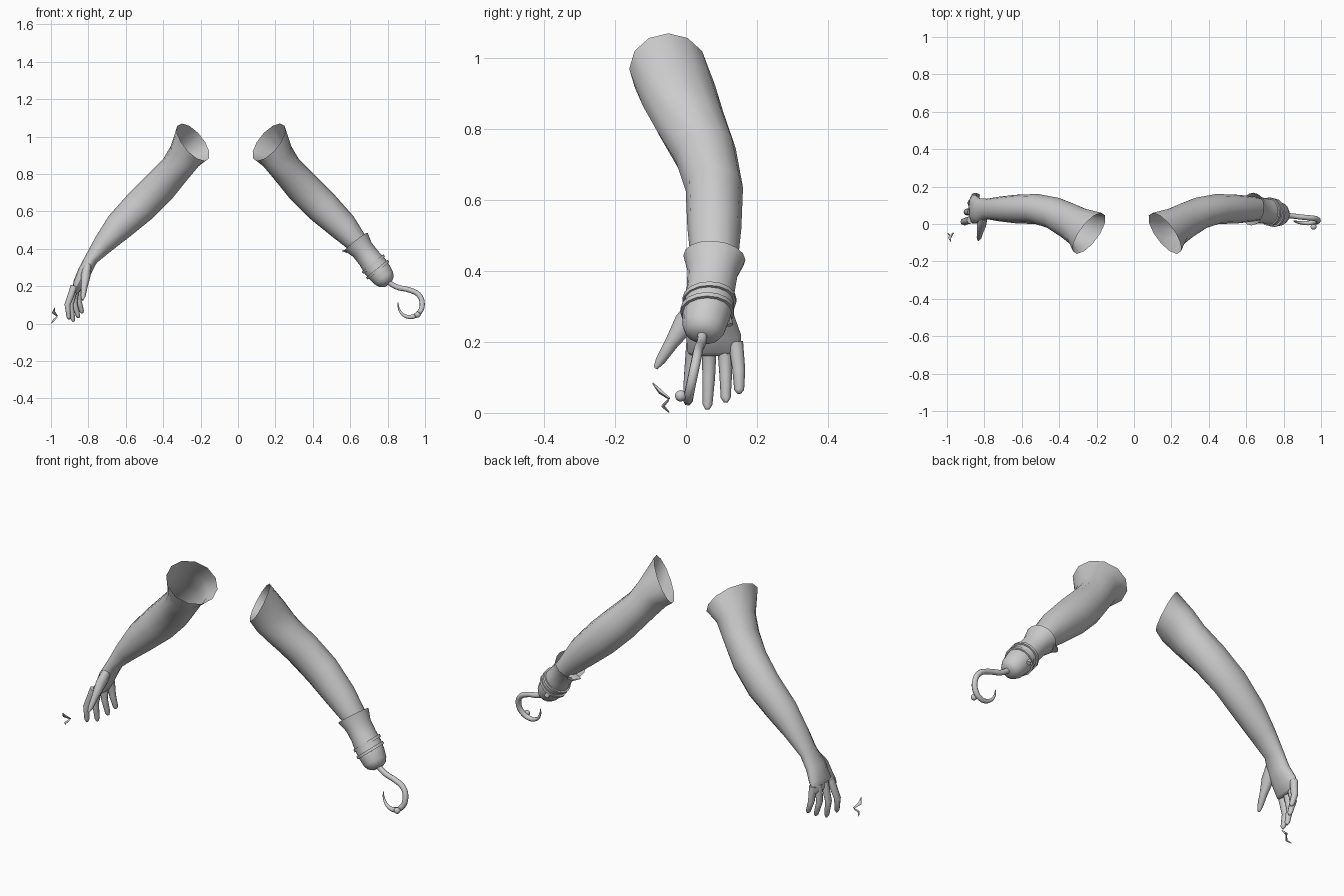
import bpy, bmesh, math
from mathutils import Vector

if "Cube" in bpy.data.objects:
    bpy.data.objects.remove(bpy.data.objects["Cube"], do_unlink=True)

grey = bpy.data.materials.new("plain grey")
grey.use_nodes = True
COLOUR = (0.6, 0.6, 0.6, 1)
grey.diffuse_color = COLOUR
grey.node_tree.nodes["Principled BSDF"].inputs["Base Color"].default_value = COLOUR
Y = Vector((0, 1, 0))


def finish(obj, angle=60):
    bpy.ops.object.select_all(action='DESELECT')
    obj.select_set(True)
    bpy.context.view_layer.objects.active = obj
    bpy.ops.object.shade_smooth_by_angle(angle=math.radians(angle))
    return obj


def frames(path):
    """Turn (centre, half_thickness, half_width) stations into ring frames."""
    pts = [Vector(p[0]) for p in path]
    out = []
    for i, (c, a, b) in enumerate(path):
        t = (pts[min(i + 1, len(pts) - 1)] - pts[max(i - 1, 0)]).normalized()
        n = t.cross(Y).normalized()
        out.append((pts[i], n * a, n.cross(t) * b))
    return out


def loft(name, rings, sides=12, caps=(True, True), mirror=False, shift=0):
    bm = bmesh.new()
    loops = []
    for c, u, v in rings:
        loop = []
        for k in range(sides):
            a = math.tau * k / sides
            p = c + u * math.cos(a) + v * math.sin(a)
            p.x = -p.x if mirror else p.x + shift
            loop.append(bm.verts.new(p))
        loops.append(loop)
    for l0, l1 in zip(loops, loops[1:]):
        for k in range(sides):
            j = (k + 1) % sides
            bm.faces.new((l0[k], l0[j], l1[j], l1[k]))
    for end, wanted in zip((loops[0], loops[-1]), caps):
        if wanted:
            bm.faces.new(end)
    bmesh.ops.recalc_face_normals(bm, faces=bm.faces)
    me = bpy.data.meshes.new(name)
    bm.to_mesh(me)
    bm.free()
    me.materials.append(grey)
    obj = bpy.data.objects.new(name, me)
    bpy.context.collection.objects.link(obj)
    return finish(obj)


# Shared arm shape, from the slanted open shoulder to the forearm
shoulder = (Vector((.24, -.05, .97)), Vector((.06, 0, .10)), Vector((-.065, .11, 0)))
arm = [
    ((.285, -.02, .895), .092, .108),
    ((.335, .01, .825), .085, .10),
    ((.42, .055, .73), .092, .088),
    ((.52, .08, .63), .092, .081),
    ((.635, .08, .52), .079, .076),
    ((.72, .08, .425), .056, .066),
]
# Wrist and palm continue the right arm
palm = [
    ((.785, .08, .345), .036, .055),
    ((.822, .07, .275), .036, .066),
    ((.852, .078, .215), .030, .077),
    ((.866, .08, .175), .020, .076),
    ((.869, .08, .163), .010, .068),
]
loft("right_arm_and_palm", [shoulder] + frames(arm + palm), caps=(False, True), mirror=True)

# Fingers and thumb
fingers = {
    "index": ((.876, .022, .20), (.912, .012, .10), (.903, .004, .022)),
    "middle": ((.872, .066, .20), (.895, .064, .10), (.880, .060, .010)),
    "ring": ((.866, .108, .20), (.875, .112, .11), (.852, .112, .030)),
    "little": ((.856, .140, .20), (.852, .149, .12), (.832, .150, .055)),
}
for label, (base, mid, tip) in fingers.items():
    b, m, t = map(Vector, (base, mid, tip))
    near = m.lerp(t, .85)
    stations = [(b, .019, .021), (m, .016, .018), (near, .012, .014), (t, .005, .006)]
    loft(label + "_finger", frames(stations), sides=8, mirror=True)
loft("thumb", frames([
    ((.805, .035, .305), .022, .030),
    ((.815, -.002, .255), .026, .032),
    ((.822, -.040, .198), .018, .020),
    ((.828, -.072, .148), .013, .014),
    ((.832, -.086, .126), .005, .006)]), sides=8, mirror=True)

# Loose slivers beside the hand
loft("upper_sliver", frames([
    ((.980, -.094, .084), .002, .002),
    ((.986, -.072, .060), .010, .007),
    ((.966, -.047, .040), .004, .003)]), sides=5, mirror=True)
loft("lower_sliver", frames([
    ((.968, -.050, .036), .004, .003),
    ((.984, -.065, .019), .006, .005),
    ((.997, -.048, .002), .002, .002)]), sides=5, mirror=True)

# Left arm ends inside the cuff
loft("left_arm", [shoulder] + frames(arm + [((.745, .08, .395), .052, .060)]),
     caps=(False, False), shift=-.075)

# Flared cuff with rounded cup end
cuff = [
    ((.632, .08, .437), .078, .088),
    ((.665, .075, .395), .062, .071),
    ((.70, .07, .35), .062, .068),
    ((.73, .064, .31), .068, .070),
    ((.758, .057, .273), .065, .067),
    ((.783, .05, .240), .058, .061),
    ((.796, .047, .223), .046, .050),
    ((.804, .045, .213), .026, .028),
]
loft("cuff", frames(cuff), sides=16, caps=(False, True))

# Straps round the cuff, and a small buckle
along = Vector((.0045, 0, -.0055))
for i, c in enumerate(((.724, .066, .318), (.747, .060, .288))):
    c = Vector(c)
    profile = [(c - along, .066, .068), (c - along, .075, .076),
               (c + along, .075, .076), (c + along, .066, .068)]
    n = Vector((.77, 0, .63))
    loft("strap_%d" % (i + 1), [(p, n * a, Y * b) for p, a, b in profile],
         sides=16, caps=(False, False))
loft("buckle", frames([
    ((.735, .118, .270), .012, .010),
    ((.745, .124, .248), .012, .010)]), sides=6)

# Torn flap under the cuff lip
loft("cuff_flap", frames([
    ((.610, .115, .395), .010, .035),
    ((.580, .110, .386), .008, .028),
    ((.556, .105, .389), .002, .006)]), sides=6)

# Tapered hook swept along a curve
hook_path = [
    (.785, .048, .238), (.845, .043, .197), (.915, .035, .180), (.965, .030, .155),
    (.985, .020, .108), (.970, .010, .060), (.928, .005, .036), (.885, .008, .046),
    (.862, .013, .075), (.855, .016, .112),
]
curve = bpy.data.curves.new("hook", 'CURVE')
curve.dimensions = '3D'
curve.resolution_u = 4
curve.bevel_depth = .014
curve.bevel_resolution = 2
curve.use_fill_caps = True
spline = curve.splines.new('BEZIER')
spline.bezier_points.add(len(hook_path) - 1)
for i, (bp, co) in enumerate(zip(spline.bezier_points, hook_path)):
    bp.co = co
    bp.handle_left_type = bp.handle_right_type = 'AUTO'
    bp.radius = min(1, .15 + .25 * (len(hook_path) - 1 - i))
curve.materials.append(grey)
hook = bpy.data.objects.new("hook", curve)
bpy.context.collection.objects.link(hook)
bpy.ops.object.select_all(action='DESELECT')
hook.select_set(True)
bpy.context.view_layer.objects.active = hook
bpy.ops.object.convert(target='MESH')
finish(bpy.context.object)

# Ball on the hook
bpy.ops.mesh.primitive_uv_sphere_add(segments=12, ring_count=8, radius=.016,
                                     location=(.96, -.015, .048))
ball = bpy.context.object
ball.name = "hook_ball"
ball.data.materials.append(grey)
finish(ball)
